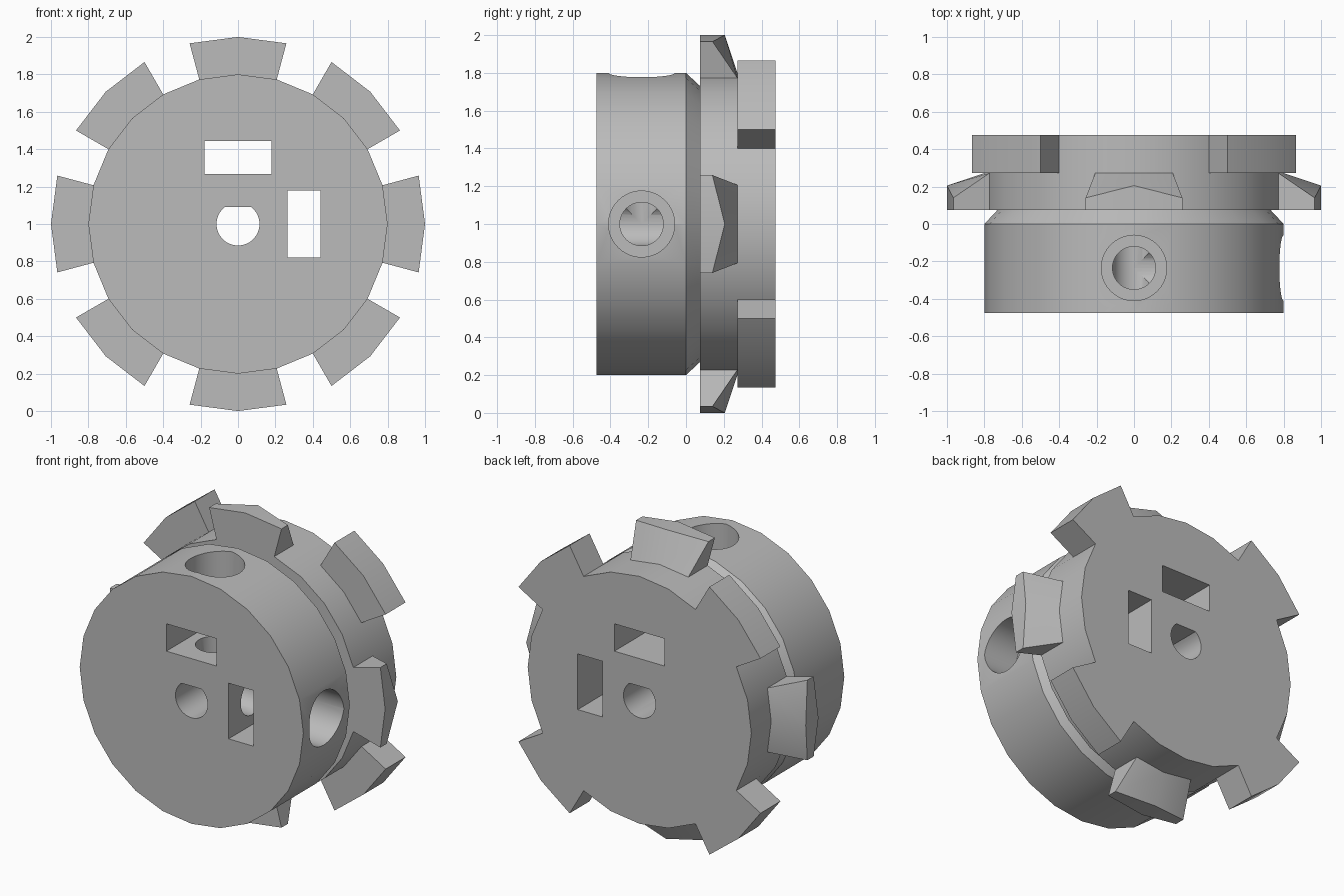
import bpy, bmesh, math
from mathutils import Matrix

if "Cube" in bpy.data.objects:
    bpy.data.objects.remove(bpy.data.objects["Cube"], do_unlink=True)

SIDES, R, TIP, HALF = 24, 0.8, 1.0, 0.475
RING_FRONT, RING_MID = 0.075, 0.272
STEP = 2 * math.pi / SIDES

grey = bpy.data.materials.new("plain grey")
grey.use_nodes = True
grey.diffuse_color = (0.5, 0.5, 0.5, 1)
grey.node_tree.nodes["Principled BSDF"].inputs["Base Color"].default_value = (0.5, 0.5, 0.5, 1)


def polar(r, angle, y):
    return (r * math.sin(angle), y, 1 + r * math.cos(angle))


def make(name, bm):
    bmesh.ops.recalc_face_normals(bm, faces=bm.faces[:])
    mesh = bpy.data.meshes.new(name)
    bm.to_mesh(mesh)
    bm.free()
    obj = bpy.data.objects.new(name, mesh)
    obj.data.materials.append(grey)
    bpy.context.collection.objects.link(obj)
    return obj


def loft(name, rings):
    """Join matching closed loops of points and cap both ends."""
    bm = bmesh.new()
    loops = [[bm.verts.new(p) for p in ring] for ring in rings]
    for a, b in zip(loops, loops[1:]):
        for i in range(len(a)):
            j = (i + 1) % len(a)
            bm.faces.new((a[i], a[j], b[j], b[i]))
    bm.faces.new(loops[0])
    bm.faces.new(loops[-1])
    return make(name, bm)


def smooth(obj):
    bpy.ops.object.select_all(action="DESELECT")
    obj.select_set(True)
    bpy.context.view_layer.objects.active = obj
    bpy.ops.object.shade_smooth_by_angle(angle=math.radians(30))


# Drum with a chamfered groove and a rear ring
profile = [(R, -HALF), (R, 0), (0.73, RING_FRONT), (R, RING_FRONT), (R, HALF)]
drum = loft("drum", [[polar(r, i * STEP, y) for i in range(SIDES)] for r, y in profile])


# Cutters
def slot(name, x0, x1, z0, z1):
    return loft(name, [[(x0, y, z0), (x1, y, z0), (x1, y, z1), (x0, y, z1)] for y in (-1, 1)])


def screw_hole(name, turn):
    """Narrow shaft to the centre, widening to a counterbore."""
    steps = [(0.115, 0), (0.115, 0.56), (0.175, 0.56), (0.175, 1.1)]
    n = 40
    rings = [[(r * math.cos(2 * math.pi * i / n), -0.235 + r * math.sin(2 * math.pi * i / n), h)
              for i in range(n)] for r, h in steps]
    obj = loft(name, rings)
    obj.data.transform(Matrix.Translation((0, 0, 1)) @ Matrix.Rotation(turn, 4, "Y"))
    return obj


flat = math.acos(0.09 / 0.115)
arc = [flat + (2 * math.pi - 2 * flat) * i / 30 for i in range(31)]
cutters = [
    loft("shaft_bore_cutter", [[polar(0.115, a, y) for a in arc] for y in (-1, 1)]),
    slot("top_nut_slot_cutter", -0.18, 0.18, 1.268, 1.445),
    slot("side_nut_slot_cutter", 0.265, 0.442, 0.82, 1.18),
    screw_hole("top_screw_hole_cutter", 0),
    screw_hole("side_screw_hole_cutter", math.pi / 2),
]
bpy.context.view_layer.objects.active = drum
for cutter in cutters:
    mod = drum.modifiers.new(cutter.name, "BOOLEAN")
    mod.operation, mod.solver, mod.object = "DIFFERENCE", "EXACT", cutter
    bpy.ops.object.modifier_apply(modifier=mod.name)
    bpy.data.objects.remove(cutter, do_unlink=True)
smooth(drum)


# Teeth: each spans two drum sides, rear depth given at edge and middle of the tip
def tooth(name, centre, front, back, edge_back, mid_back):
    rings = []
    for k, tip_back in ((-1, edge_back), (0, mid_back), (1, edge_back)):
        a = centre + k * STEP
        rings.append([polar(R, a, front), polar(TIP, a, front),
                      polar(TIP, a, tip_back), polar(R, a, back)])
    return loft(name, rings)


names = ["top", "left", "bottom", "right"]
diagonals = ["top_left", "bottom_left", "bottom_right", "top_right"]
for i in range(4):
    turn = i * math.pi / 2
    smooth(tooth(names[i] + "_wedge_tooth", turn, RING_FRONT, RING_MID, 0.14, 0.205))
    smooth(tooth(diagonals[i] + "_block_tooth", turn + math.pi / 4,
                 RING_MID, HALF, HALF, HALF))
